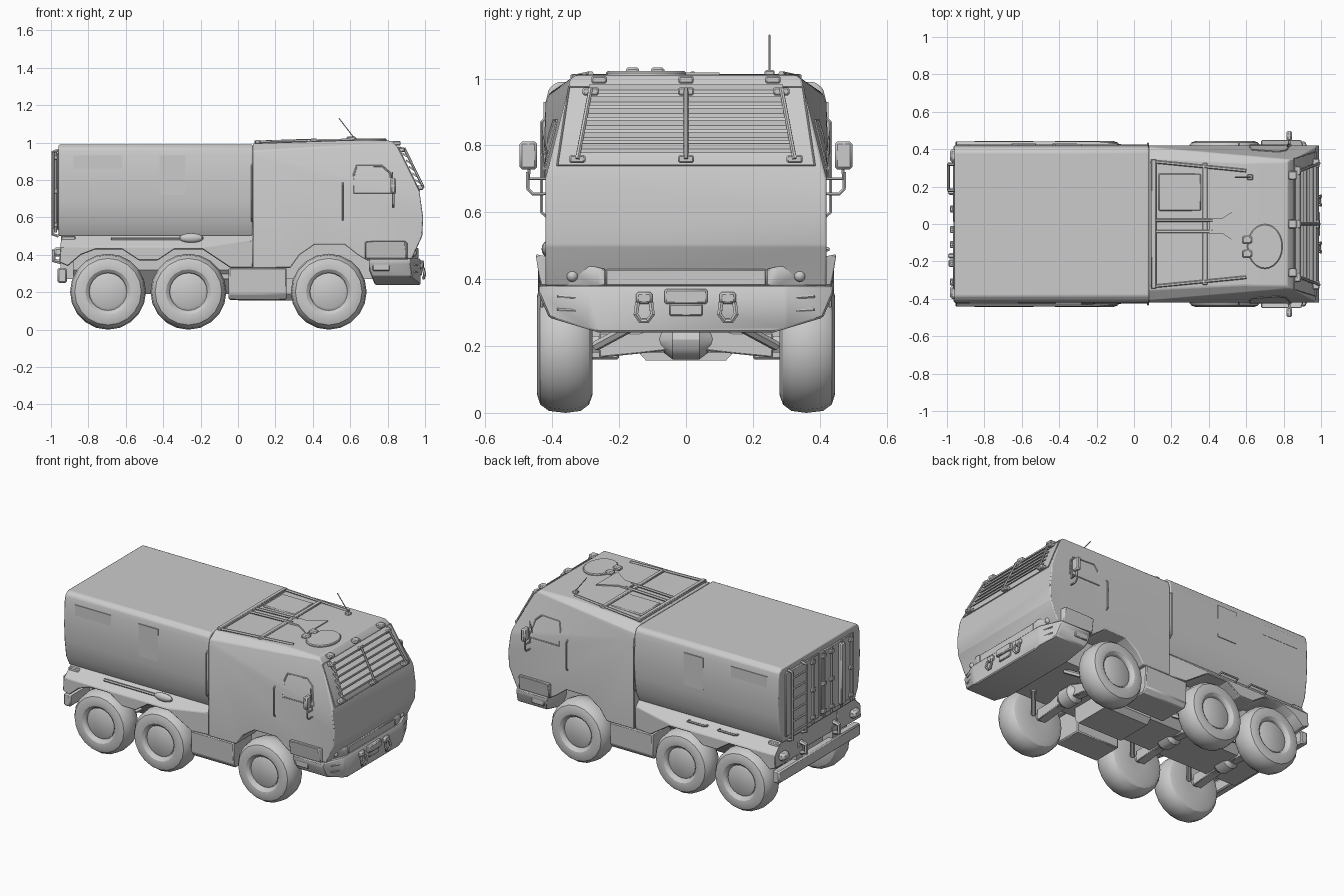
import bpy, bmesh, math
from mathutils import Vector as V

if "Cube" in bpy.data.objects:
    bpy.data.objects.remove(bpy.data.objects["Cube"])


def finish(name, bm, bevel=0, mirror=False, seg=1):
    bmesh.ops.recalc_face_normals(bm, faces=bm.faces)
    me = bpy.data.meshes.new(name)
    bm.to_mesh(me)
    bm.free()
    ob = bpy.data.objects.new(name, me)
    bpy.context.collection.objects.link(ob)
    if bevel:
        m = ob.modifiers.new("Bevel", 'BEVEL')
        m.width, m.segments, m.limit_method = bevel, seg, 'ANGLE'
        m.angle_limit = math.radians(20)
    if mirror:
        m = ob.modifiers.new("Mirror", 'MIRROR')
        m.use_axis = (False, True, False)
    return ob


def prism(name, pts, axis, a, b, cuts=(), bevel=0, mirror=False, seg=1):
    put = {'x': lambda p, t: (t, p[0], p[1]), 'y': lambda p, t: (p[0], t, p[1]),
           'z': lambda p, t: (p[0], p[1], t)}[axis]
    bm = bmesh.new()
    f = bm.faces.new([bm.verts.new(put(p, a)) for p in pts])
    r = bmesh.ops.extrude_face_region(bm, geom=[f])
    d = V(put((0, 0), b - a))
    bmesh.ops.translate(bm, vec=d, verts=[v for v in r['geom'] if isinstance(v, bmesh.types.BMVert)])
    if f.is_valid is False or len(bm.faces) == len(pts) + 1:
        bm.faces.new([v for v in bm.verts][:len(pts)])
    bmesh.ops.recalc_face_normals(bm, faces=bm.faces)
    for co, no in cuts:
        r = bmesh.ops.bisect_plane(bm, geom=bm.verts[:] + bm.edges[:] + bm.faces[:],
                                   plane_co=co, plane_no=no, clear_outer=True)
        bmesh.ops.holes_fill(bm, edges=[e for e in bm.edges if e.is_boundary], sides=0)
    return finish(name, bm, bevel, mirror, seg)


def box(name, x0, x1, y0, y1, z0, z1, bevel=0, mirror=False):
    return prism(name, [(x0, z0), (x1, z0), (x1, z1), (x0, z1)], 'y', y0, y1, (), bevel, mirror)


def tube(name, pts, r, mirror=False, closed=False):
    cu = bpy.data.curves.new(name, 'CURVE')
    cu.dimensions, cu.bevel_depth, cu.bevel_resolution, cu.use_fill_caps = '3D', r, 1, True
    sp = cu.splines.new('POLY')
    sp.points.add(len(pts) - 1)
    for p, c in zip(sp.points, pts):
        p.co = (*c, 1)
    sp.use_cyclic_u = closed
    tmp = bpy.data.objects.new(name, cu)
    bm = bmesh.new()
    bm.from_mesh(tmp.to_mesh())
    bpy.data.objects.remove(tmp)
    return finish(name, bm, 0, mirror)


def lathe_y(name, prof, cx, cz, n=20, mirror=True):
    bm = bmesh.new()
    rings = [[bm.verts.new((cx + r * math.cos(2 * math.pi * i / n), y, cz + r * math.sin(2 * math.pi * i / n)))
              for i in range(n)] for r, y in prof]
    for p, q in zip(rings, rings[1:]):
        for i in range(n):
            bm.faces.new((p[i], p[(i + 1) % n], q[(i + 1) % n], q[i]))
    bm.faces.new(rings[0])
    bm.faces.new(rings[-1])
    return finish(name, bm, 0, mirror)


def both(co, no):
    return [(V(co), V(no)), (V((co[0], -co[1], co[2])), V((no[0], -no[1], no[2])))]


# Cab: side profile with wheel arch, walls leaning inward, chamfered roof edges
def side_y(x, z):
    return min(0.42, 0.688 - 0.0695 * x - 0.285 * z)


cab = [(.08, .33), (.28, .33), (.33, .40), (.41, .455), (.57, .455), (.64, .40), (.69, .37), (.93, .38),
       (.985, .50), (.99, .60), (.97, .74), (.855, .975), (.82, 1.01), (.58, 1.012), (.08, .995)]
cuts = both((0, .688, 0), (.0695, 1, .285)) + both((.5, .345, 1.0), (0, .55, .8))
prism("cab", cab, 'y', -.42, .42, cuts, .006, seg=2)

# Rear body with tucked-in lower sides
half = [(.37, .50), (.405, .57), (.42, .68), (.425, .78), (.42, .93), (.41, .97), (.385, .99)]
prism("rear_body", half + [(-y, z) for y, z in reversed(half)], 'x', -.96, .08, (), .008, seg=2)

# Rear fenders with sloped ledge
fender = [(-.955, .36), (-.91, .34), (-.84, .40), (-.76, .43), (-.62, .43), (-.53, .37), (-.43, .37), (-.34, .43),
          (-.19, .43), (-.10, .37), (-.04, .33), (.08, .33), (.08, .505), (-.945, .505)]
prism("rear_fender", fender, 'y', .2, .442, [(V((0, .375, .505)), V((0, .75, .8))),
      (V((-.2, .442, .43)), V((.12, 1, 0)))], .004, True)

# Hull, chassis and belly
prism("rear_hull", [(-.25, .5), (-.25, .32), (-.14, .19), (.14, .19), (.25, .32), (.25, .5)], 'x', -.88, .0)
box("chassis", -.1, .9, -.23, .23, .27, .46)
prism("belly_box", [(-.15, .19), (-.12, .157), (.12, .157), (.15, .19), (.15, .3), (-.15, .3)], 'x', .0, .32)
prism("side_tank", [(.2, .33), (.2, .16), (.395, .16), (.415, .19), (.42, .33)], 'x', -.05, .26, (), .006, True)

# Wheels, hubs, axles
tyre = [(.06, .28), (.15, .28), (.178, .29), (.197, .315), (.203, .36), (.197, .41), (.178, .436),
        (.15, .445), (.12, .442), (.105, .43), (.1, .415)]
for i, x in enumerate((-.695, -.265, .485)):
    lathe_y(f"wheel_{i}", tyre, x, .203)
    lathe_y(f"hub_{i}", [(.097, .40), (.097, .42), (.088, .425)], x, .203)
    tube(f"axle_{i}", [(x, -.3, .205), (x, .3, .205)], .028)
    prism(f"axle_arm_{i}", [(.02, .19), (.26, .165), (.26, .24), (.14, .24), (.02, .28)], 'x', x - .03, x + .03,
          (), .004, True)
    lathe_y(f"differential_{i}", [(.03, -.08), (.06, -.04), (.06, .04), (.03, .08)], x, .22, 12, False)
    tube(f"suspension_rod_{i}", [(x + .05, .27, .2), (x + .16, .14, .27)], .015, True)

# Front bumper and headlight housing
bump = [(.44, .38), (.44, .355), (.41, .285), (.26, .24)]
prism("front_bumper", bump + [(-y, z) for y, z in reversed(bump)], 'x', .70, .975,
      both((.975, .30, .3), (1, .42, 0)) + [(V((.7, 0, .32)), V((-1, 0, -.4)))], .006)
prism("headlight_housing", [(.24, .38), (.24, .43), (.45, .475), (.435, .38)], 'x', .68, .965,
      [(V((.965, .27, .4)), V((1, .4, 0))), (V((.68, 0, .47)), V((-.1, 0, 1)))], .004, True)
prism("front_lip", [(-.24, .38), (.24, .38), (.24, .43), (-.24, .43)], 'x', .9, .965, (), .004)
for y in (.34, .375):
    bm = bmesh.new()
    bmesh.ops.create_uvsphere(bm, u_segments=12, v_segments=8, radius=.018)
    bmesh.ops.translate(bm, vec=(.938 - (y - .34) * .4, y, .41), verts=bm.verts)
    finish("headlight", bm, 0, True)
for z in (.305, .345):
    tube("bumper_slot", [(.942, .385, z + .004), (.958, .33, z)], .005, True)
box("bumper_side_slot", .72, .81, .425, .437, .315, .36, .004, True)
box("winch", .95, .995, -.065, .065, .325, .37, .006)
box("winch_plate", .95, .985, -.05, .05, .29, .325, .004)
box("tow_bracket", .95, .992, .10, .15, .325, .362, .008, True)
tube("tow_shackle", [(.99, .105, .33), (.998, .10, .295), (.992, .115, .275), (.992, .137, .275),
                     (.998, .15, .295), (.99, .145, .33)], .008, True)


# Windshield louvres, bars and feet
def shield(y, t, off):
    return (.97 - .115 * t + .9 * off, y, .74 + .235 * t + .44 * off)


for i in range(6):
    t = .12 + i * .15
    w = .325 - .04 * t
    a, b, c, d = (shield(0, t + k, o) for k, o in ((0, .022), (.04, .026), (.14, .010), (.10, .006)))
    prism("louvre", [(p[0], p[2]) for p in (a, b, c, d)], 'y', -w, w)
for y0, y1 in ((-.325, -.285), (0, 0), (.325, .285)):
    tube("louvre_bar", [shield(y0, .03, .028), shield(y1, .93, .028)], .007)
    for y, t in ((y0, .06), (y1, .92)):
        p = shield(y, t, .012)
        box("bar_foot", p[0] - .02, p[0] + .018, y - .024, y + .024, p[2] - .012, p[2] + .012, .005)
tube("windshield_frame", [shield(-.385, 0, .001), shield(.385, 0, .001), shield(.35, 1, .001),
                          shield(-.35, 1, .001)], .004, False, True)

# Door window, seam, grab bars
win = [(.62, .73), (.62, .83), (.635, .875), (.77, .875), (.81, .84), (.84, .73)]
tube("door_window_frame", [(x, side_y(x, z), z) for x, z in win], .005, True, True)
for x, z0, z1 in ((.075, .58, .89), (.56, .58, .79)):
    pts = [(x, side_y(x, z0) - .01, z0)]
    pts += [(x, side_y(x, z) + .012, z) for z in (z0 + .02, .72, z1 - .02)]
    tube("grab_bar", pts + [(x, side_y(x, z1) - .01, z1)], .005, True)

# Mirrors on bent arms
box("mirror", .815, .845, .445, .498, .728, .812, .008, True)
tube("mirror_arm", [(.83, .47, .74), (.83, .47, .70), (.83, .415, .70), (.83, .415, .655), (.83, .458, .655),
                    (.83, .473, .67), (.83, .473, .72)], .006, True)
tube("mirror_stay", [(.82, .41, .75), (.825, .43, .84), (.83, .425, .70)], .004, True)

# Roof rack, roof window, hatch, lamps, antenna
for x, w in ((.105, .345), (.38, .325)):
    box("roof_crossbar", x - .014, x + .014, -w, w, .995, 1.014, .004)
for ya, yb in ((.335, .285), (-.335, -.285), (.02, .02), (-.04, -.04)):
    tube("roof_rail", [(.09, ya, 1.003), (.6 if abs(ya) > .1 else .42, yb, 1.014)], .009)
box("roof_window", .13, .36, .07, .27, .99, 1.008, .006)
prism("roof_panel", [(.4, .03), (.47, .03), (.58, .1), (.58, -.12), (.47, -.05), (.4, -.05)], 'z', 1.0, 1.018)
ring = [(.70 + .095 * math.cos(k * math.pi / 12), -.12 + .12 * math.sin(k * math.pi / 12)) for k in range(24)]
prism("roof_hatch", ring, 'z', 1.0, 1.022, (), .005)
for y in (-.085, -.16):
    box("hatch_hinge", .58, .63, y - .02, y + .02, 1.01, 1.033, .006)
for y in (-.26, 0, .26):
    box("roof_lamp", .825, .87, y - .023, y + .023, .985, 1.008, .005)
box("antenna_base", .605, .635, .235, .265, 1.0, 1.025, .004)
tube("antenna", [(.625, .25, 1.02), (.54, .25, 1.13)], .003)

# Flat side panels
box("vent_panel", -.88, -.62, .40, .424, .86, .93, 0, True)
box("access_panel", -.42, -.28, .40, .4265, .72, .93, 0, True)

# Rear doors, ladder, bumper, lamps
box("rear_door", -.967, -.95, .01, .35, .53, .95, .005, True)
for y in (-.31, -.21, -.11, -.03, .08):
    tube("door_lock_rod", [(-.975, y, .52), (-.975, y, .95)], .008)
    for z in (.56, .74, .92):
        box("rod_bracket", -.985, -.955, y - .018, y + .018, z - .012, z + .012, .004)
box("door_hinge_post", -.992, -.96, -.23, -.19, .54, .94, .006)
for y in (.18, .32):
    tube("ladder_rail", [(-.96, y, .96), (-.992, y, .95), (-.992, y, .51), (-.96, y, .5)], .009)
for i in range(6):
    tube("ladder_rung", [(-.992, .18, .56 + i * .07), (-.992, .32, .56 + i * .07)], .007)
box("rear_bumper", -.965, -.915, -.42, .42, .25, .33, .008)
box("rear_bumper_mount", -.95, -.85, .15, .22, .27, .40, 0, True)
box("rear_panel", -.945, -.87, -.4, .4, .37, .5, .005)
box("tail_lamp", -.985, -.94, .33, .40, .39, .44, .012, True)
tube("rear_tow_hook", [(-.94, .17, .43), (-.985, .17, .42), (-.985, .17, .37), (-.94, .17, .36)], .014, True)

# Shovel on one fender, handles on the other
tube("shovel_handle", [(-.68, -.405, .487), (-.3, -.405, .487)], .009)
bm = bmesh.new()
bmesh.ops.create_uvsphere(bm, u_segments=12, v_segments=8, radius=1)
bmesh.ops.scale(bm, vec=(.065, .022, .026), verts=bm.verts)
bmesh.ops.translate(bm, vec=(-.25, -.41, .49), verts=bm.verts)
finish("shovel_blade", bm)
for x in (-.59, -.37):
    tube("fender_handle", [(x - .065, .39, .48), (x - .06, .425, .49), (x + .06, .425, .49), (x + .065, .39, .48)], .007)

# Smooth shading with sharp edges kept
for ob in bpy.context.collection.objects:
    ob.select_set(True)
    bpy.context.view_layer.objects.active = ob
bpy.ops.object.shade_smooth_by_angle(angle=math.radians(30))
